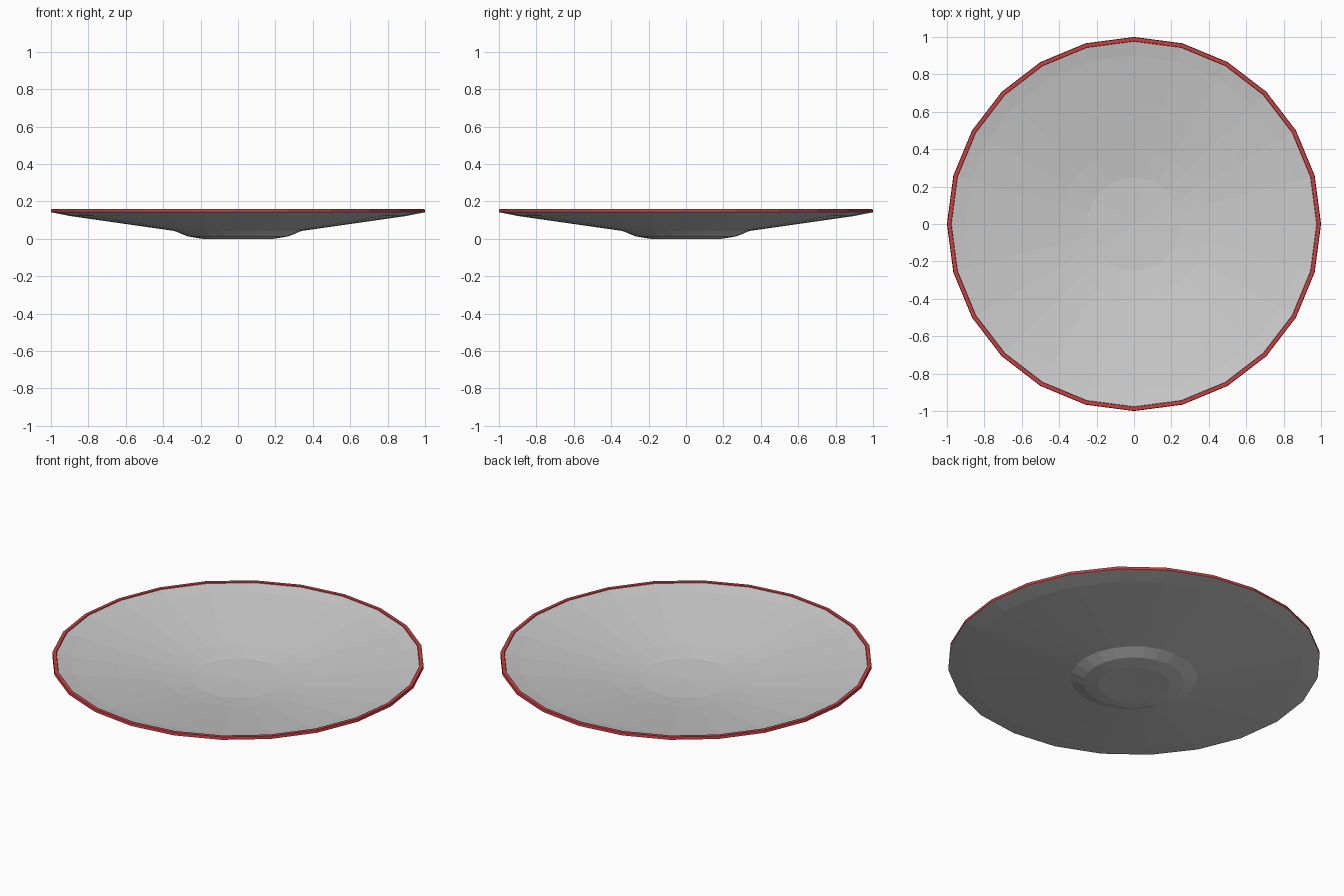
import bpy, bmesh, math

if "Cube" in bpy.data.objects:
    bpy.data.objects.remove(bpy.data.objects["Cube"])

SIDES = 24


def lathe(name, profile, closed=False, color=None):
    """Revolve (radius, height) points round z; radius 0 becomes a single pole."""
    bm = bmesh.new()
    rings = []
    for r, z in profile:
        if r == 0:
            rings.append([bm.verts.new((0, 0, z))] * SIDES)
        else:
            rings.append([bm.verts.new((r * math.cos(i * math.tau / SIDES),
                                        r * math.sin(i * math.tau / SIDES), z))
                          for i in range(SIDES)])
    pairs = list(zip(rings, rings[1:]))
    if closed:
        pairs.append((rings[-1], rings[0]))
    for a, b in pairs:
        for i in range(SIDES):
            j = (i + 1) % SIDES
            quad = list(dict.fromkeys((a[i], a[j], b[j], b[i])))
            bm.faces.new(quad)
    bmesh.ops.recalc_face_normals(bm, faces=bm.faces)
    mesh = bpy.data.meshes.new(name)
    bm.to_mesh(mesh)
    bm.free()
    obj = bpy.data.objects.new(name, mesh)
    bpy.context.collection.objects.link(obj)
    if color:
        mat = bpy.data.materials.new(name + "_paint")
        mat.diffuse_color = color
        mat.use_nodes = True
        mat.node_tree.nodes["Principled BSDF"].inputs["Base Color"].default_value = mat.diffuse_color
        mesh.materials.append(mat)
    return obj


# Saucer body: foot, sloping underside, then the shallow inner dish
lathe("saucer", [
    (0, 0.004), (0.19, 0.0), (0.27, 0.013), (0.34, 0.042),
    (0.90, 0.122), (1.0, 0.142),
    (0.978, 0.154), (0.90, 0.138), (0.65, 0.098), (0.40, 0.060),
    (0.25, 0.042), (0, 0.034)])

# Red painted band around the lip
lathe("rim_band", [(1.0, 0.142), (0.998, 0.158), (0.978, 0.158), (0.976, 0.153)],
      closed=True, color=(0.57, 0.05, 0.055, 1))
